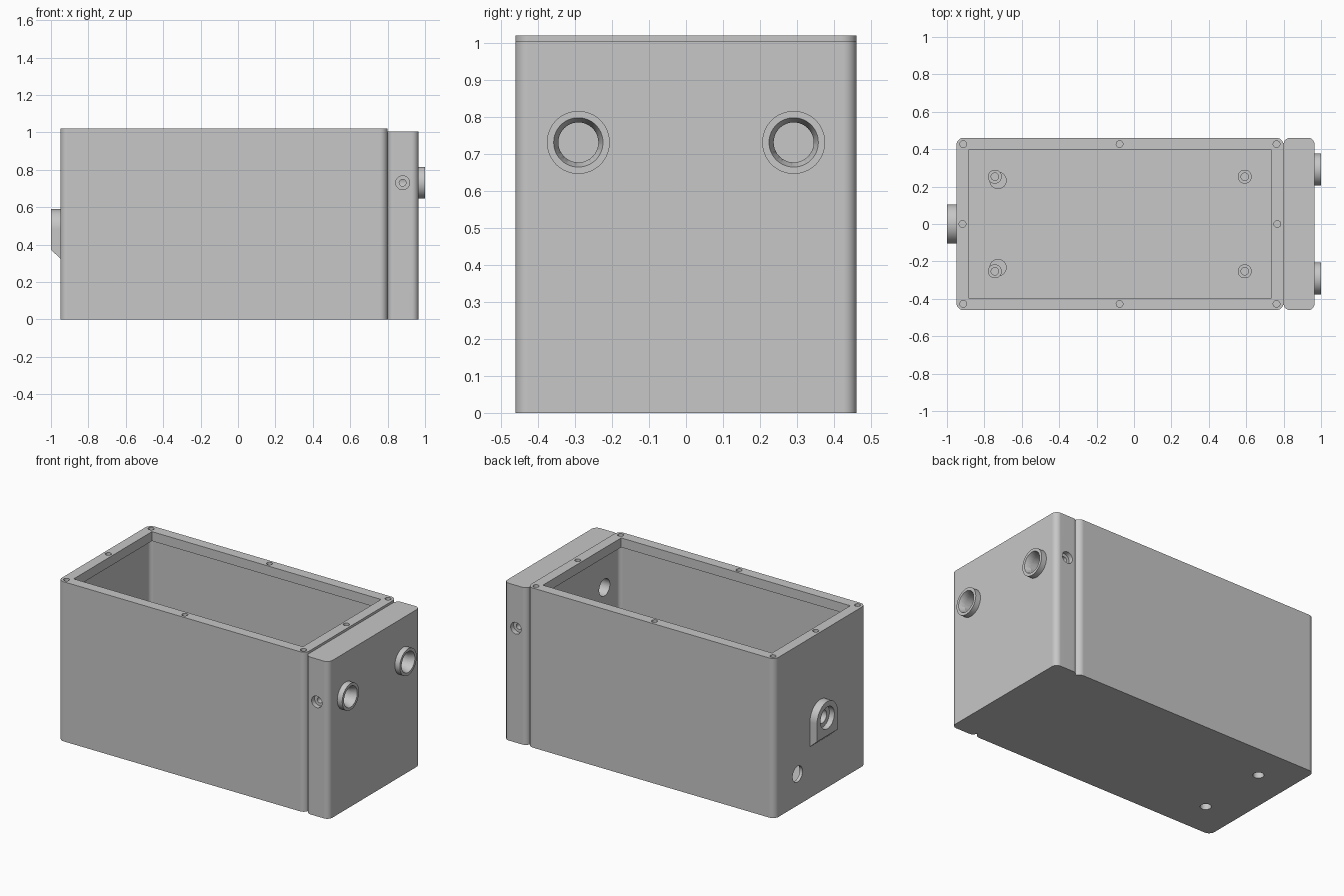
import bpy
import bmesh
from math import radians
from mathutils import Matrix, Vector

old = bpy.data.objects.get("Cube")
if old:
    bpy.data.objects.remove(old, do_unlink=True)

metal = bpy.data.materials.new("plain grey metal")
metal.use_nodes = True
GREY = (0.57, 0.57, 0.57, 1)
metal.diffuse_color = GREY
metal.node_tree.nodes["Principled BSDF"].inputs["Base Color"].default_value = GREY


def finish(bm, name):
    bmesh.ops.recalc_face_normals(bm, faces=bm.faces)
    mesh = bpy.data.meshes.new(name)
    bm.to_mesh(mesh)
    bm.free()
    mesh.materials.append(metal)
    obj = bpy.data.objects.new(name, mesh)
    bpy.context.collection.objects.link(obj)
    return obj


def block(name, x0, x1, half_y, z0, z1, radius=0):
    """Box with optionally rounded vertical edges."""
    bm = bmesh.new()
    size = Matrix.Diagonal((x1 - x0, 2 * half_y, z1 - z0, 1))
    place = Matrix.Translation(((x0 + x1) / 2, 0, (z0 + z1) / 2))
    bmesh.ops.create_cube(bm, size=1, matrix=place @ size)
    if radius:
        upright = [e for e in bm.edges
                   if abs(e.verts[0].co.z - e.verts[1].co.z) > 0.01]
        bmesh.ops.bevel(bm, geom=upright, offset=radius, segments=8,
                        profile=0.5, affect='EDGES')
    return finish(bm, name)


def rods(name, spans, sides=40):
    """Round rods or cones, each given as start, end, start radius, end radius."""
    bm = bmesh.new()
    for start, end, r0, r1 in spans:
        a, b = Vector(start), Vector(end)
        turn = (b - a).to_track_quat('Z', 'Y').to_matrix().to_4x4()
        bmesh.ops.create_cone(bm, cap_ends=True, segments=sides, radius1=r0,
                              radius2=r1, depth=(b - a).length,
                              matrix=Matrix.Translation((a + b) / 2) @ turn)
    return finish(bm, name)


def combine(target, other, operation='DIFFERENCE'):
    bpy.context.view_layer.objects.active = target
    mod = target.modifiers.new("shape", 'BOOLEAN')
    mod.operation = operation
    mod.solver = 'EXACT'
    mod.object = other
    bpy.ops.object.modifier_apply(modifier=mod.name)
    bpy.data.objects.remove(other, do_unlink=True)


# Thin-walled open box with an inward lip around the mouth
TOP = 1.02
HALF_Y = 0.461
body = block("open_box", -0.95, 0.80, HALF_Y, 0, TOP, 0.04)
combine(body, block("cavity", -0.93, 0.78, 0.441, 0.02, 0.96, 0.025))
combine(body, block("mouth", -0.885, 0.735, 0.395, 0.9, 1.1))

# Blind screw holes around the rim
spots = [(x, s * 0.427) for x in (-0.913, -0.077, 0.762) for s in (-1, 1)]
spots += [(-0.917, 0), (0.766, 0)]
combine(body, rods("rim_holes", [((x, y, TOP - 0.05), (x, y, 1.1), 0.018, 0.018)
                                 for x, y in spots], 24))

# Low drain hole in the end wall
combine(body, rods("drain", [((-1.0, 0.23, 0.2), (-0.85, 0.23, 0.2), 0.05, 0.05)]))

# Floor pads with mounting holes underneath, and drilled standoffs
for s in (-1, 1):
    y = s * 0.253
    pad_x, pad_y = -0.727, s * 0.233
    combine(body, rods("pad", [((pad_x, pad_y, 0.01), (pad_x, pad_y, 0.06),
                                0.046, 0.046)]), 'UNION')
    for x in (-0.744, 0.592):
        combine(body, rods("standoff", [((x, y, 0.01), (x, y, 0.12), 0.037, 0.037)]), 'UNION')
        combine(body, rods("drill", [((x, y, 0.07), (x, y, 0.2), 0.02, 0.02)], 24))
    combine(body, rods("foot_hole", [((pad_x, pad_y, -0.05), (pad_x, pad_y, 0.04),
                                      0.032, 0.032)]))

# Thick end panel
panel = block("end_panel", 0.80, 0.965, HALF_Y, 0, 1.005, 0.035)

# Port collars, their flared mouths and bores through to the cavity
PORT_Z = 0.731
for s in (-1, 1):
    y = s * 0.291
    combine(panel, rods("collar", [((0.93, y, PORT_Z), (1.0, y, PORT_Z), 0.085, 0.085)], 64), 'UNION')
    for part in (body, panel):
        combine(part, rods("bore", [((0.70, y, PORT_Z), (1.05, y, PORT_Z), 0.054, 0.054)], 64))
    combine(panel, rods("flare", [((0.965, y, PORT_Z), (1.001, y, PORT_Z), 0.054, 0.067)], 64))
    # Counterbored hole in each side of the panel
    for depth, r in ((0.03, 0.037), (0.12, 0.018)):
        combine(panel, rods("side_hole", [((0.88, s * (HALF_Y - depth), PORT_Z),
                                           (0.88, s * 0.5, PORT_Z), r, r)]))

# Arched boss on the opposite end, with a sloping underside
ARCH_Z = 0.485
bm = bmesh.new()
arc = [Matrix.Rotation(radians(a), 3, 'X') @ Vector((0, 0.105, 0))
       for a in range(0, 181, 6)]
outline = [(p.y, p.z + ARCH_Z) for p in arc]
inner = [bm.verts.new((-0.94, y, z)) for y, z in outline + [(-0.105, 0.318), (0.105, 0.318)]]
outer = [bm.verts.new((-1.0, y, z)) for y, z in outline + [(-0.105, 0.372), (0.105, 0.372)]]
bm.faces.new(inner)
bm.faces.new(outer)
for i in range(len(inner)):
    j = (i + 1) % len(inner)
    bm.faces.new((inner[i], inner[j], outer[j], outer[i]))
combine(body, finish(bm, "arched_boss"), 'UNION')
for end, r in ((-0.965, 0.07), (-0.9, 0.042)):
    combine(body, rods("boss_hole", [((-1.05, 0, ARCH_Z), (end, 0, ARCH_Z), r, r)], 48))

# Smooth round surfaces while keeping corners crisp and flat faces flat
for part in (body, panel):
    bpy.ops.object.select_all(action='DESELECT')
    part.select_set(True)
    bpy.context.view_layer.objects.active = part
    bpy.ops.object.shade_smooth_by_angle(angle=radians(30))
    flatten = part.modifiers.new("flat_faces", 'WEIGHTED_NORMAL')
    flatten.keep_sharp = True
